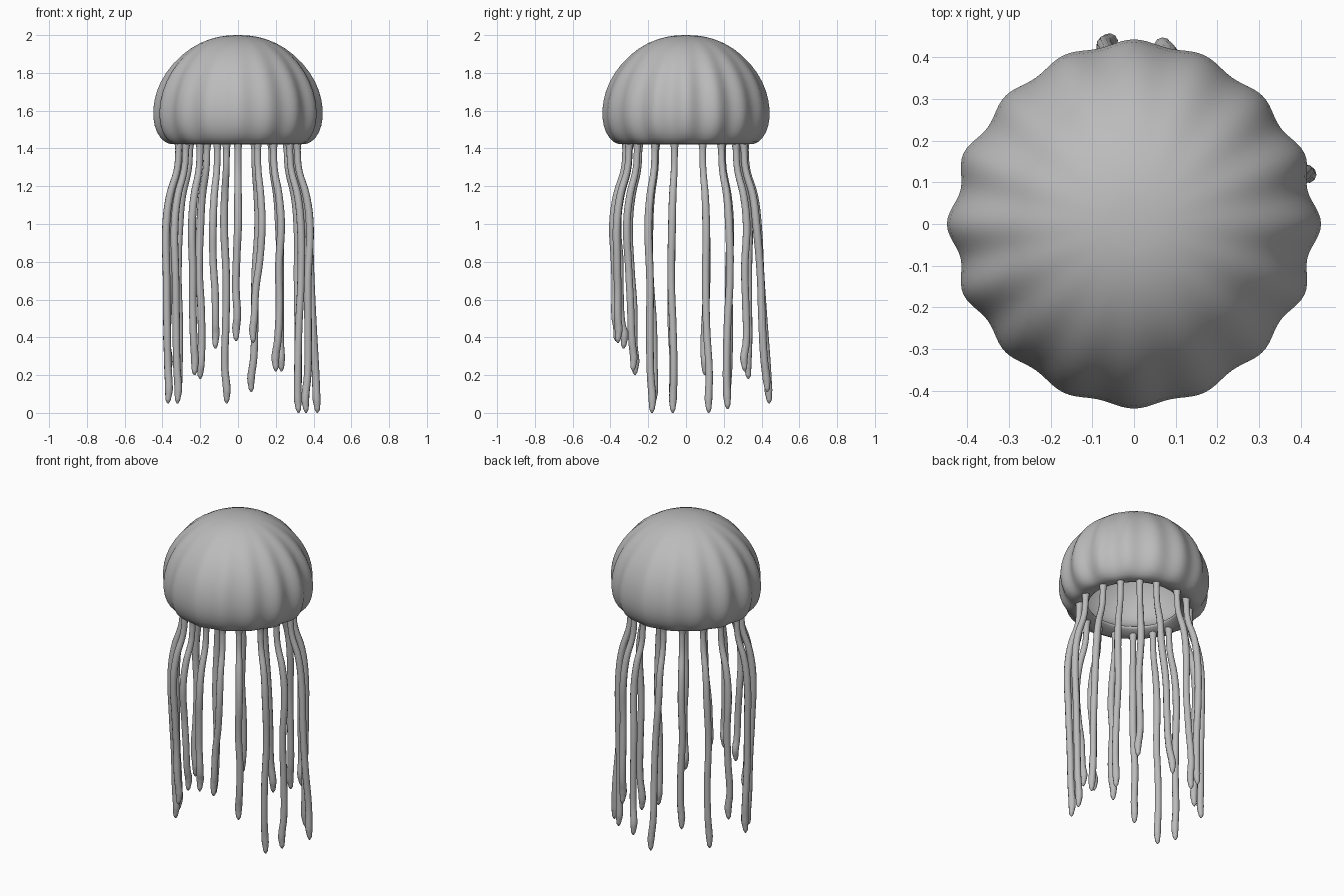
import bpy, bmesh, math, random
from mathutils import Vector

random.seed(7)
if "Cube" in bpy.data.objects:
    bpy.data.objects.remove(bpy.data.objects["Cube"])

# Single body colour
grey = bpy.data.materials.new("jelly_grey")
grey.use_nodes = True
colour = (0.5, 0.5, 0.5, 1)
grey.diffuse_color = colour
grey.node_tree.nodes["Principled BSDF"].inputs["Base Color"].default_value = colour


def add_object(name, data):
    obj = bpy.data.objects.new(name, data)
    bpy.context.collection.objects.link(obj)
    data.materials.append(grey)
    return obj


def bell(name, profile, segments=96, lobes=16):
    """Lathe a profile from top pole to inner pole, with scalloped folds."""
    bm = bmesh.new()
    poles = [bm.verts.new((0, 0, profile[i][1])) for i in (0, -1)]
    rings = []
    for r, z, fold in profile[1:-1]:
        ring = []
        for i in range(segments):
            a = math.tau * i / segments
            # Folds are deeper at the two sides than at front and back
            depth = 0.4 + 0.4 * math.cos(a) ** 4
            wave = depth * math.cos(lobes * a) + 0.25 * math.cos(4 * a)
            rr = r + 0.018 * fold * wave
            ring.append(bm.verts.new((rr * math.cos(a), rr * math.sin(a), z)))
        rings.append(ring)
    for i in range(segments):
        j = (i + 1) % segments
        bm.faces.new((poles[0], rings[0][i], rings[0][j]))
        bm.faces.new((poles[1], rings[-1][j], rings[-1][i]))
        for a, b in zip(rings, rings[1:]):
            bm.faces.new((a[i], b[i], b[j], a[j]))
    mesh = bpy.data.meshes.new(name)
    for face in bm.faces:
        face.smooth = True
    bm.normal_update()
    bm.to_mesh(mesh)
    bm.free()
    obj = add_object(name, mesh)
    sub = obj.modifiers.new("smooth", 'SUBSURF')
    sub.levels = sub.render_levels = 1


# Bell: outer dome, tucked rim, flat inner lip and hollow inside (radius, height, fold strength)
bell("bell", [
    (0, 2.001, 0), (0.1, 1.995, 0), (0.2, 1.963, 0.05), (0.295, 1.898, 0.3),
    (0.372, 1.805, 0.7), (0.418, 1.705, 1), (0.436, 1.605, 1), (0.43, 1.52, 1),
    (0.4, 1.45, 0.8), (0.355, 1.417, 0.4), (0.31, 1.425, 0.1), (0.265, 1.443, 0),
    (0.258, 1.457, 0), (0.3, 1.475, 0), (0.355, 1.52, 0), (0.375, 1.6, 0),
    (0.36, 1.69, 0), (0.315, 1.78, 0), (0.245, 1.86, 0),
    (0.16, 1.91, 0), (0.08, 1.935, 0), (0, 1.94, 0)])


def tentacle(name, angle, tip):
    """Hang from the rim at an angle, flare outward, then sway down to the tip."""
    a = math.radians(angle)
    out = Vector((math.cos(a), math.sin(a), 0))
    side = Vector((-out.y, out.x, 0))
    end = Vector(tip)
    phase = random.uniform(0, math.tau)

    def hang(radius, height):
        return out * radius + Vector((0, 0, height))

    path = [(hang(0.318, 1.45), 0.026), (hang(0.32, 1.39), 0.018),
            (hang(0.328, 1.29), 0.018), (hang(0.368, 1.15), 0.02),
            (hang(0.387, 1.0), 0.021)]
    knee = path[-1][0]
    for t in (0.3, 0.55, 0.8):
        sway = (side + out * 0.5) * 0.007 * math.sin(phase + 6 * t)
        path.append((knee.lerp(end, t) + sway, 0.02))
    path += [(end + Vector((0, 0, 0.07)) - out * 0.004, 0.021),
             (end + Vector((0, 0, 0.018)), 0.014), (end, 0.004)]

    curve = bpy.data.curves.new(name, 'CURVE')
    curve.dimensions = '3D'
    curve.bevel_depth = 1
    curve.bevel_resolution = 3
    curve.resolution_u = 6
    curve.use_fill_caps = True
    spline = curve.splines.new('BEZIER')
    spline.bezier_points.add(len(path) - 1)
    for point, (co, radius) in zip(spline.bezier_points, path):
        point.co = co
        point.radius = radius
        point.handle_left_type = point.handle_right_type = 'AUTO'
    return add_object(name, curve)


# Tentacles going round from the front: rim angle and tip position
tentacles = [
    (-90, (-0.01, -0.37, 0.38)), (-71, (0.08, -0.36, 0.37)),
    (-54, (0.2, -0.28, 0.22)), (-31, (0.32, -0.18, 0)),
    (-11, (0.36, -0.07, 0)), (16, (0.42, 0.12, 0)),
    (36, (0.32, 0.22, 0.02)), (56, (0.23, 0.31, 0.22)),
    (74, (0.07, 0.43, 0.11)), (101, (-0.06, 0.44, 0.05)),
    (121, (-0.2, 0.33, 0.18)), (143, (-0.32, 0.22, 0.05)),
    (164, (-0.37, 0.1, 0.2)), (191, (-0.37, -0.07, 0.05)),
    (210, (-0.32, -0.17, 0.05)), (231, (-0.23, -0.27, 0.2)),
    (250, (-0.12, -0.33, 0.34))]
bpy.ops.object.select_all(action='DESELECT')
for n, (angle, tip) in enumerate(tentacles, 1):
    obj = tentacle(f"tentacle_{n}", angle, tip)
    obj.select_set(True)
    bpy.context.view_layer.objects.active = obj

# Turn the tubes into smooth meshes
bpy.ops.object.convert(target='MESH')
bpy.ops.object.shade_smooth()
